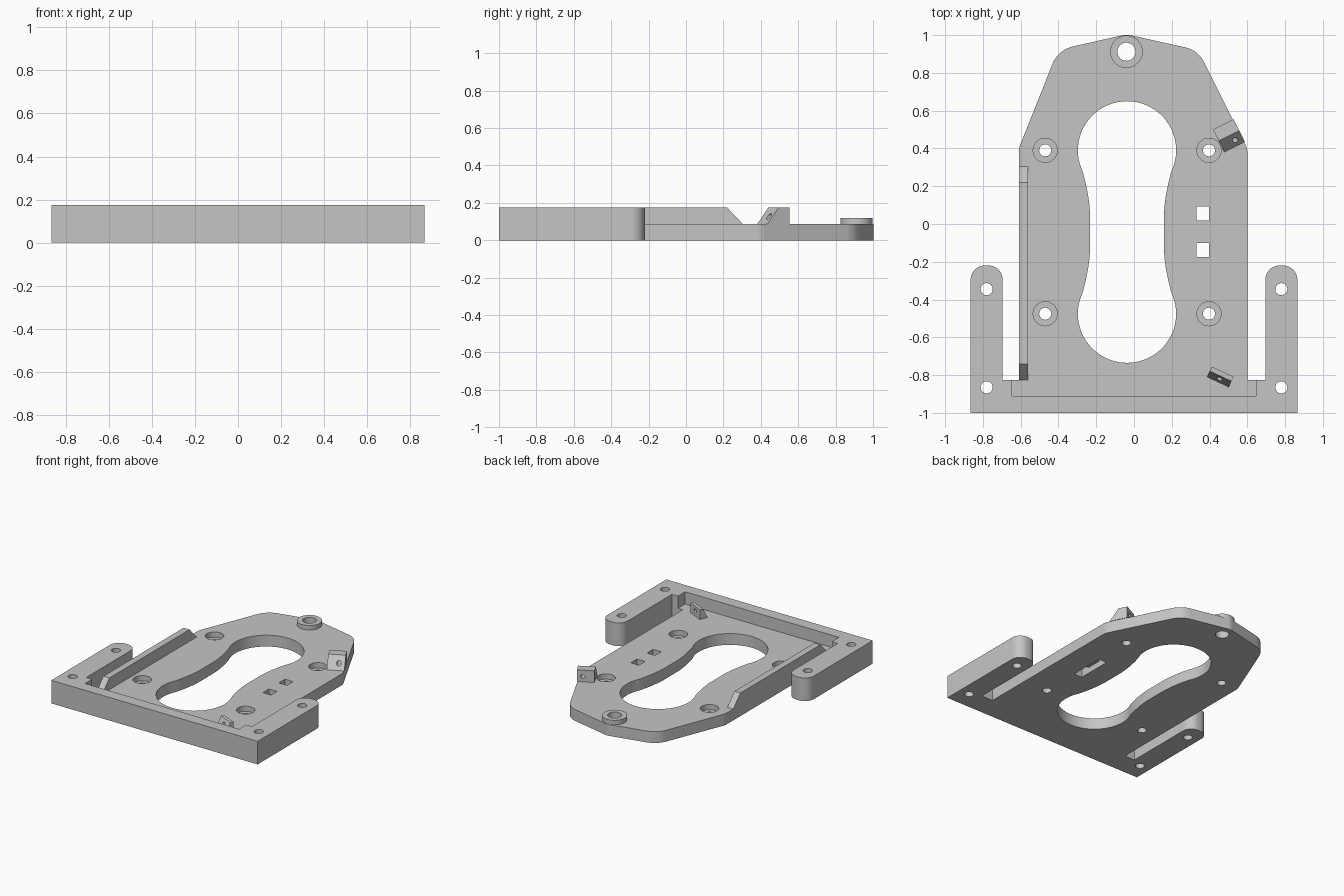
import bpy, bmesh
from math import sin, cos, pi, radians, tan
from mathutils import Vector, Matrix

if "Cube" in bpy.data.objects:
    bpy.data.objects.remove(bpy.data.objects["Cube"])

grey = bpy.data.materials.new("light_grey")
grey.use_nodes = True
grey.diffuse_color = (0.56, 0.56, 0.56, 1)
grey.node_tree.nodes["Principled BSDF"].inputs["Base Color"].default_value = grey.diffuse_color

H, T = 0.175, 0.086      # frame height, plate thickness


def prism(name, pts, z0, z1, matrix=Matrix()):
    """Extrude a closed outline from z0 to z1."""
    bm = bmesh.new()
    low = [bm.verts.new((p[0], p[1], z0)) for p in pts]
    face = bm.faces.new(low)
    top = bmesh.ops.extrude_face_region(bm, geom=[face])["geom"]
    bmesh.ops.translate(bm, vec=(0, 0, z1 - z0),
                        verts=[g for g in top if isinstance(g, bmesh.types.BMVert)])
    bmesh.ops.recalc_face_normals(bm, faces=bm.faces)
    bm.transform(matrix)
    mesh = bpy.data.meshes.new(name)
    bm.to_mesh(mesh)
    bm.free()
    mesh.materials.append(grey)
    ob = bpy.data.objects.new(name, mesh)
    bpy.context.collection.objects.link(ob)
    return ob


def arc(x, y, r, a0=0, a1=360, n=40):
    closed = abs(a1 - a0) == 360
    steps = n if closed else n + 1
    return [(x + r * cos(radians(a0 + (a1 - a0) * i / n)),
             y + r * sin(radians(a0 + (a1 - a0) * i / n))) for i in range(steps)]


def rect(x0, y0, x1, y1):
    return [(x0, y0), (x1, y0), (x1, y1), (x0, y1)]


def rounded(corners, n=10):
    """Outline from (x, y, radius) corners."""
    out = []
    for i, (x, y, r) in enumerate(corners):
        p = Vector((x, y))
        if r == 0:
            out.append(p)
            continue
        a = (Vector(corners[i - 1][:2]) - p).normalized()
        b = (Vector(corners[(i + 1) % len(corners)][:2]) - p).normalized()
        half = a.angle(b) / 2
        centre = p + (a + b).normalized() * r / sin(half)
        start = p + a * r / tan(half) - centre
        end = p + b * r / tan(half) - centre
        sweep = start.angle_signed(end)
        for k in range(n + 1):
            out.append(centre + Matrix.Rotation(-sweep * k / n, 2) @ start)
    return out


def activate(ob):
    bpy.ops.object.select_all(action="DESELECT")
    ob.select_set(True)
    bpy.context.view_layer.objects.active = ob


def cut(ob, outline, z0, z1, matrix=Matrix()):
    cutter = prism("cutter", outline, z0, z1, matrix)
    cutter.hide_render = True
    mod = ob.modifiers.new("cut", "BOOLEAN")
    mod.operation, mod.solver, mod.object = "DIFFERENCE", "EXACT", cutter
    activate(ob)
    bpy.ops.object.modifier_apply(modifier=mod.name)
    bpy.data.objects.remove(cutter)


# U-shaped mounting frame with shallow pocket
frame = prism("mounting_frame", rounded([
    (-0.865, -1, 0), (0.865, -1, 0), (0.865, -0.22, 0.075), (0.695, -0.22, 0.075),
    (0.695, -0.825, 0), (-0.695, -0.825, 0), (-0.695, -0.22, 0.075),
    (-0.865, -0.22, 0.075)]), 0, H)
cut(frame, rect(-0.645, -0.91, 0.645, -0.7), T - 0.004, 1)
for x in (-0.78, 0.78):
    for y in (-0.865, -0.345):
        cut(frame, arc(x, y, 0.032, n=24), -1, 1)

# Base plate with tapered rounded nose
plate = prism("base_plate", rounded([
    (-0.61, -0.825, 0), (0.6, -0.825, 0), (0.6, 0.4, 0.1), (0.34, 0.92, 0.15),
    (-0.04, 1.004, 0.09), (-0.402, 0.922, 0.15), (-0.61, 0.4, 0.1)]), 0, T)

# Double-lobed opening with a narrow waist
cx, cy, lobe = -0.037, -0.0425, 0.4325
quarter = [(0.195, 0.09), (0.199, 0.145), (0.207, 0.2), (0.219, 0.26)] + arc(0, lobe, 0.26, -26, 90, 24)
half = quarter + [(-x, y) for x, y in reversed(quarter[:-1])]
cut(plate, [(cx + x, cy + y) for x, y in half] + [(cx - x, cy - y) for x, y in half], -1, 1)

# Counterbored screw holes
for x in (-0.47, 0.397):
    for y in (-0.475, 0.39):
        cut(plate, arc(x, y, 0.064, n=32), T - 0.04, 1)
        cut(plate, arc(x, y, 0.032, n=24), -1, 1)

# Strap slots joined by a recess underneath
for y in (0.055, -0.138):
    cut(plate, rect(0.33, y - 0.037, 0.398, y + 0.037), -1, 1)
cut(plate, rect(0.33, -0.175, 0.398, 0.092), -1, 0.045)

# Nose boss
cut(plate, arc(-0.04, 0.912, 0.048), -1, 1)
boss = prism("nose_boss", arc(-0.04, 0.912, 0.086), T, 0.12)
cut(boss, arc(-0.04, 0.912, 0.048), -1, 1)

# Side rail: long profile in y-z, extruded across x
along_x = Matrix(((0, 0, 1, 0), (1, 0, 0, 0), (0, 1, 0, 0), (0, 0, 0, 1)))
rail = prism("side_rail", [(-0.825, T), (0.305, T), (0.22, H), (-0.74, H)], -0.61, -0.56, along_x)


def clip(name, x, y, angle, width, flat, depth, top, hole_u, hole_z):
    """Wedge clip: flat top at the back, slope at the front, pin hole through it."""
    place = Matrix.Translation((x, y, 0)) @ Matrix.Rotation(radians(angle), 4, "Z")
    ob = prism(name, [(0, T), (0, top), (-flat, top), (-depth, T)], 0, width, place @ along_x)
    along_y = Matrix(((1, 0, 0, 0), (0, 0, -1, 0), (0, 1, 0, 0), (0, 0, 0, 1)))
    cut(ob, arc(hole_u, hole_z, 0.016, n=16), -1, 1, place @ along_y)
    return ob


clips = [clip("edge_clip", 0.418, 0.5, 26.6, 0.122, 0.067, 0.134, H, 0.08, 0.127),
         clip("front_clip", 0.412, -0.755, -25, 0.127, 0.026, 0.06, 0.16, 0.064, 0.125)]

for ob in [frame, plate, boss, rail] + clips:
    activate(ob)
    bpy.ops.object.shade_smooth_by_angle(angle=radians(30))
